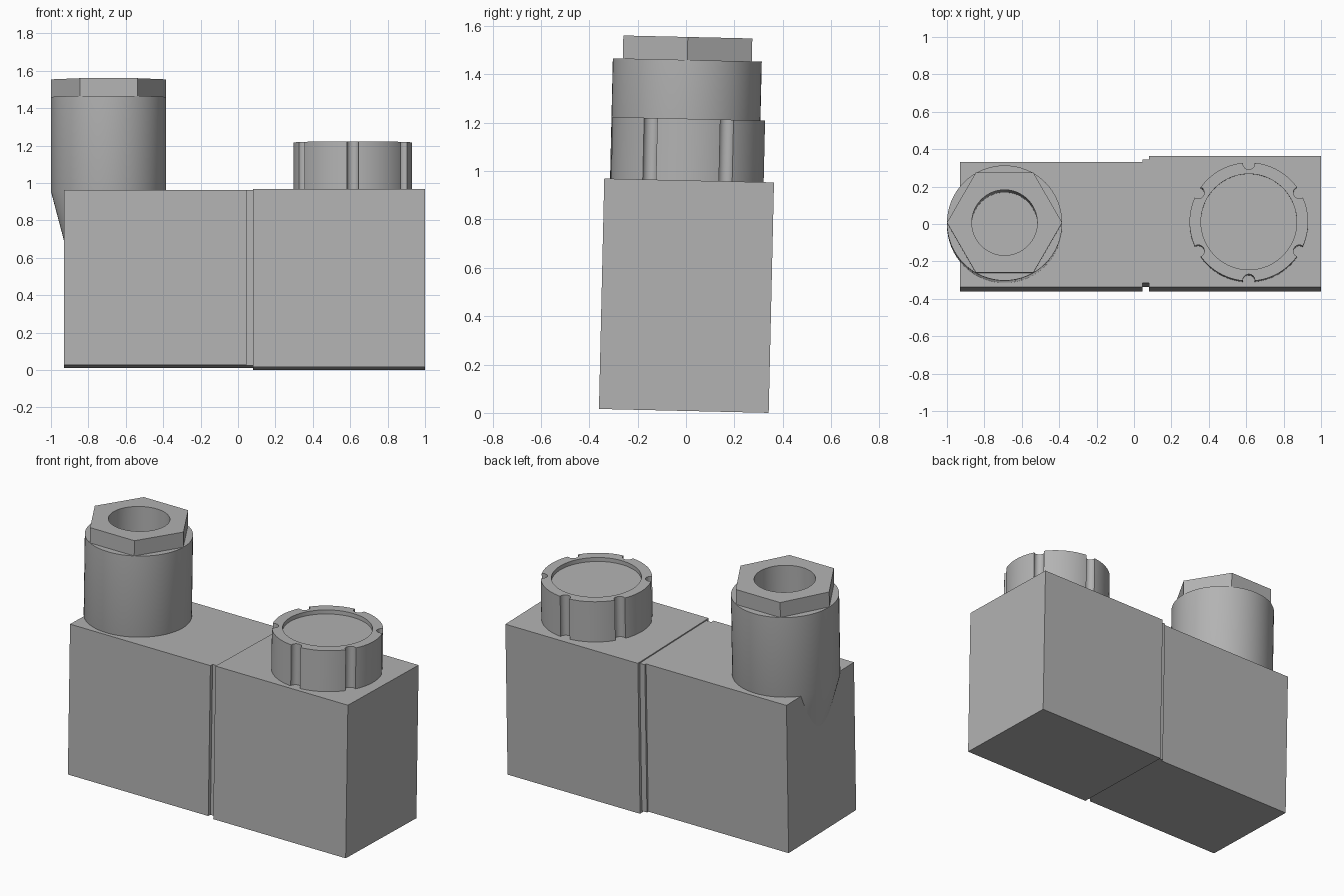
import bpy, bmesh, math
from mathutils import Matrix, Vector

if "Cube" in bpy.data.objects:
    bpy.data.objects.remove(bpy.data.objects["Cube"])

GREY = (0.45, 0.45, 0.45, 1)
mat = bpy.data.materials.new("plain grey")
mat.use_nodes = True
mat.diffuse_color = GREY
mat.node_tree.nodes["Principled BSDF"].inputs["Base Color"].default_value = GREY

# The whole assembly leans back very slightly
LEAN = Matrix.Translation((0, 0, 0.008)) @ Matrix.Rotation(-0.023, 4, 'X')


def add_object(name, bm):
    bmesh.ops.recalc_face_normals(bm, faces=bm.faces)
    mesh = bpy.data.meshes.new(name)
    bm.to_mesh(mesh)
    bm.free()
    mesh.materials.append(mat)
    obj = bpy.data.objects.new(name, mesh)
    bpy.context.collection.objects.link(obj)
    obj.matrix_world = LEAN
    return obj


def select_only(obj):
    bpy.ops.object.select_all(action='DESELECT')
    obj.select_set(True)
    bpy.context.view_layer.objects.active = obj


def smooth(obj):
    select_only(obj)
    bpy.ops.object.shade_smooth_by_angle(angle=math.radians(30))


def box(name, x0, x1, y0, y1, z0, z1):
    bm = bmesh.new()
    bmesh.ops.create_cube(bm, size=1)
    bmesh.ops.scale(bm, vec=(x1 - x0, y1 - y0, z1 - z0), verts=bm.verts)
    bmesh.ops.translate(bm, vec=((x0 + x1) / 2, (y0 + y1) / 2, (z0 + z1) / 2), verts=bm.verts)
    return add_object(name, bm)


def prism(name, centre, points, z0, z1):
    """Extrude a closed outline between two heights."""
    bm = bmesh.new()
    face = bm.faces.new([bm.verts.new((centre[0] + x, centre[1] + y, z0)) for x, y in points])
    new = bmesh.ops.extrude_face_region(bm, geom=[face])["geom"]
    bmesh.ops.translate(bm, vec=(0, 0, z1 - z0),
                        verts=[v for v in new if isinstance(v, bmesh.types.BMVert)])
    return add_object(name, bm)


def ring(radius, count):
    return [(radius * math.cos(math.tau * i / count), radius * math.sin(math.tau * i / count))
            for i in range(count)]


def lathe(name, centre, profile, steps=64):
    bm = bmesh.new()
    verts = [bm.verts.new((centre[0] + r, centre[1], z)) for r, z in profile]
    edges = [bm.edges.new(pair) for pair in zip(verts, verts[1:])]
    bmesh.ops.spin(bm, geom=verts + edges, cent=(*centre, 0), axis=(0, 0, 1),
                   angle=math.tau, steps=steps, use_merge=True)
    bmesh.ops.remove_doubles(bm, verts=bm.verts, dist=0.0001)
    return add_object(name, bm)


def cut(obj, cutter):
    mod = obj.modifiers.new("cut", 'BOOLEAN')
    mod.operation = 'DIFFERENCE'
    mod.solver = 'EXACT'
    mod.object = cutter
    select_only(obj)
    bpy.ops.object.modifier_apply(modifier=mod.name)
    bpy.data.objects.remove(cutter)


# Body: two blocks joined by a narrow recessed neck
box("right_block", 0.08, 1.0, -0.36, 0.342, 0, 0.953)
box("left_block", -0.93, 0.045, -0.36, 0.31, 0.01, 0.946)
box("neck", 0.045, 0.08, -0.338, 0.323, 0.01, 0.946)

# Hollow socket, tapering into the end of the body
SOCKET = (-0.692, -0.028)
smooth(lathe("socket", SOCKET, [(0, 0.682), (0.238, 0.682), (0.308, 0.947), (0.308, 1.451),
                                (0.175, 1.451), (0.175, 0.96), (0, 0.96)]))

# Hexagonal nut with a round bore
nut = prism("hex_nut", SOCKET, ring(0.308, 6), 1.451, 1.546)
cut(nut, prism("bore_cutter", SOCKET, ring(0.175, 64), 1.4, 1.6))
smooth(nut)

# Round knob with a dished top and six grip grooves
KNOB = (0.614, -0.016)
knob = prism("knob", KNOB, ring(0.317, 96), 0.94, 1.208)
cut(knob, prism("dish_cutter", KNOB, ring(0.256, 96), 1.183, 1.3))
for k in range(6):
    angle = math.radians(30 + 60 * k)
    spot = Vector(KNOB) + 0.312 * Vector((math.cos(angle), math.sin(angle)))
    cut(knob, prism("groove_cutter", spot, ring(0.032, 24), 0.953, 1.3))
smooth(knob)
